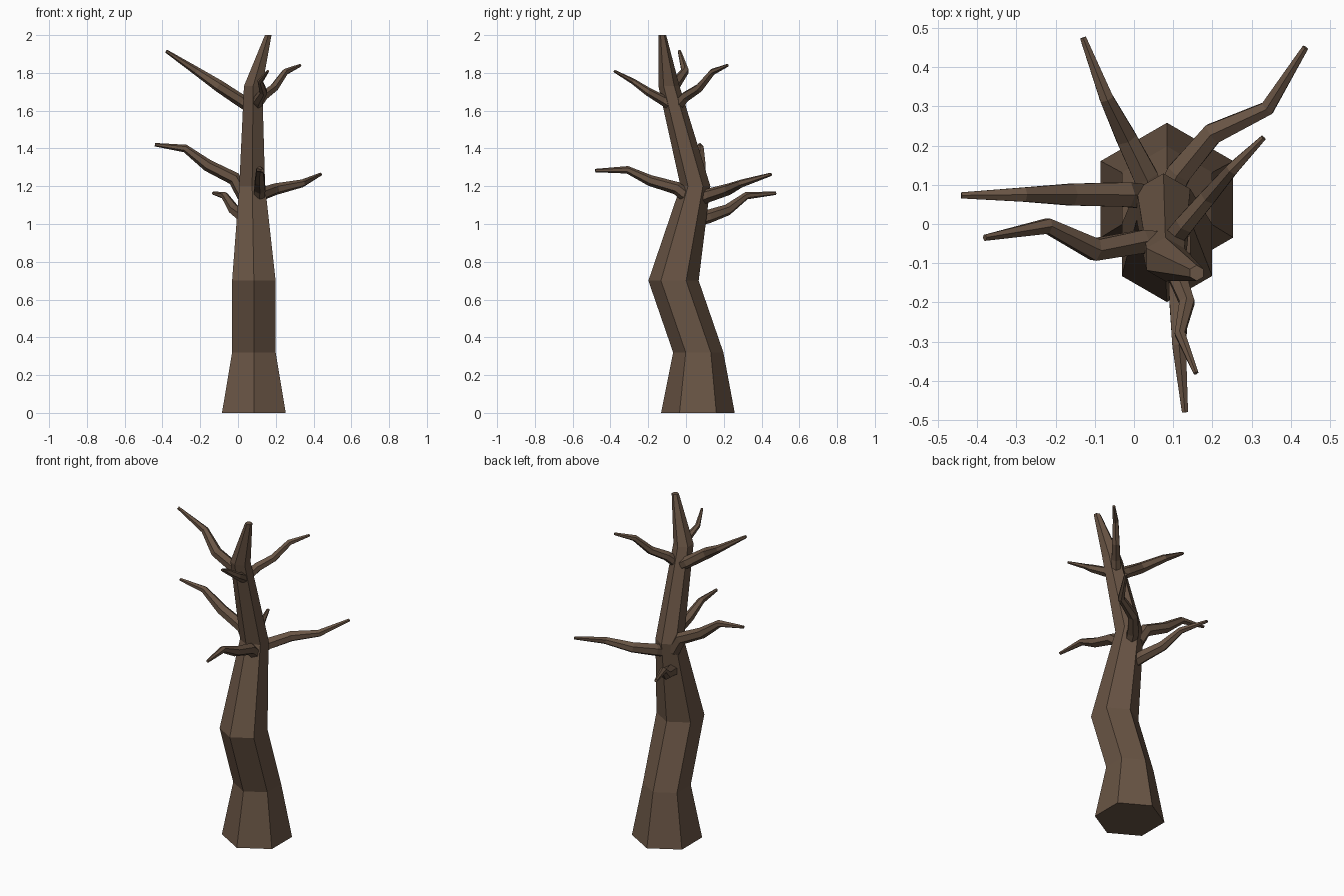
import bpy, bmesh, math
from mathutils import Vector

cube = bpy.data.objects.get("Cube")
if cube:
    bpy.data.objects.remove(cube, do_unlink=True)

BARK = (0.14, 0.089, 0.058, 1)
bark = bpy.data.materials.new("brown bark")
bark.use_nodes = True
bark.diffuse_color = BARK
bark.node_tree.nodes["Principled BSDF"].inputs["Base Color"].default_value = BARK

SIDES = 6


def limb(name, points, radii, level=False):
    """Skin a six-sided tapered tube along points; level keeps rings horizontal."""
    pts = [Vector(p) for p in points]
    bm = bmesh.new()
    rings = []
    for i, (p, r) in enumerate(zip(pts, radii)):
        if level:
            u, v = Vector((0, 1, 0)), Vector((-1, 0, 0))
        else:
            before, after = pts[max(i - 1, 0)], pts[min(i + 1, len(pts) - 1)]
            t = (after - before).normalized()
            v = Vector((0, 0, 1)).cross(t).normalized()
            u = t.cross(v)
        ring = []
        for k in range(SIDES):
            a = math.tau * k / SIDES
            ring.append(bm.verts.new(p + r * (math.cos(a) * u + math.sin(a) * v)))
        rings.append(ring)
    for low, high in zip(rings, rings[1:]):
        for k in range(SIDES):
            n = (k + 1) % SIDES
            bm.faces.new((low[k], low[n], high[n], high[k]))
    bm.faces.new(rings[0])
    bm.faces.new(rings[-1])
    bmesh.ops.recalc_face_normals(bm, faces=bm.faces)
    mesh = bpy.data.meshes.new(name)
    bm.to_mesh(mesh)
    bm.free()
    mesh.materials.append(bark)
    obj = bpy.data.objects.new(name, mesh)
    bpy.context.collection.objects.link(obj)
    return obj


# Crooked trunk
limb("trunk",
     [(.084, .063, 0), (.084, .065, .32), (.084, -.066, .7),
      (.075, .05, 1.2), (.08, -.09, 1.73), (.16, -.125, 2)],
     [.195, .133, .133, .079, .056, .02], level=True)

# Upper branches
limb("upper_right_branch",
     [(.08, -.05, 1.61), (.02, -.045, 1.65), (-.1, -.065, 1.73), (-.22, -.005, 1.81), (-.38, -.035, 1.915)],
     [.034, .034, .032, .022, .009])
limb("upper_left_branch",
     [(.09, -.05, 1.62), (.13, 0, 1.675), (.19, .07, 1.72), (.25, .14, 1.805), (.33, .22, 1.84)],
     [.03, .028, .024, .018, .008])
limb("upper_front_branch",
     [(.1, -.06, 1.62), (.105, -.12, 1.655), (.135, -.2, 1.7), (.117, -.28, 1.755), (.158, -.38, 1.81)],
     [.03, .028, .022, .015, .007])

# Middle branches
limb("middle_right_branch",
     [(.03, .07, 1.15), (-.02, .075, 1.24), (-.16, .075, 1.31), (-.28, .075, 1.4), (-.44, .073, 1.42)],
     [.036, .036, .032, .021, .009])
limb("middle_front_branch",
     [(.11, .01, 1.14), (.115, -.05, 1.19), (.115, -.19, 1.23), (.115, -.31, 1.287), (.13, -.48, 1.283)],
     [.034, .034, .029, .02, .009])
limb("middle_left_branch",
     [(.08, .06, 1.13), (.115, .13, 1.155), (.2, .23, 1.185), (.34, .295, 1.215), (.437, .45, 1.263)],
     [.036, .036, .031, .021, .009])
limb("lower_back_branch",
     [(.05, .05, 1.02), (.03, .12, 1.04), (-.02, .22, 1.075), (-.07, .32, 1.15), (-.13, .475, 1.163)],
     [.036, .036, .03, .02, .009])
